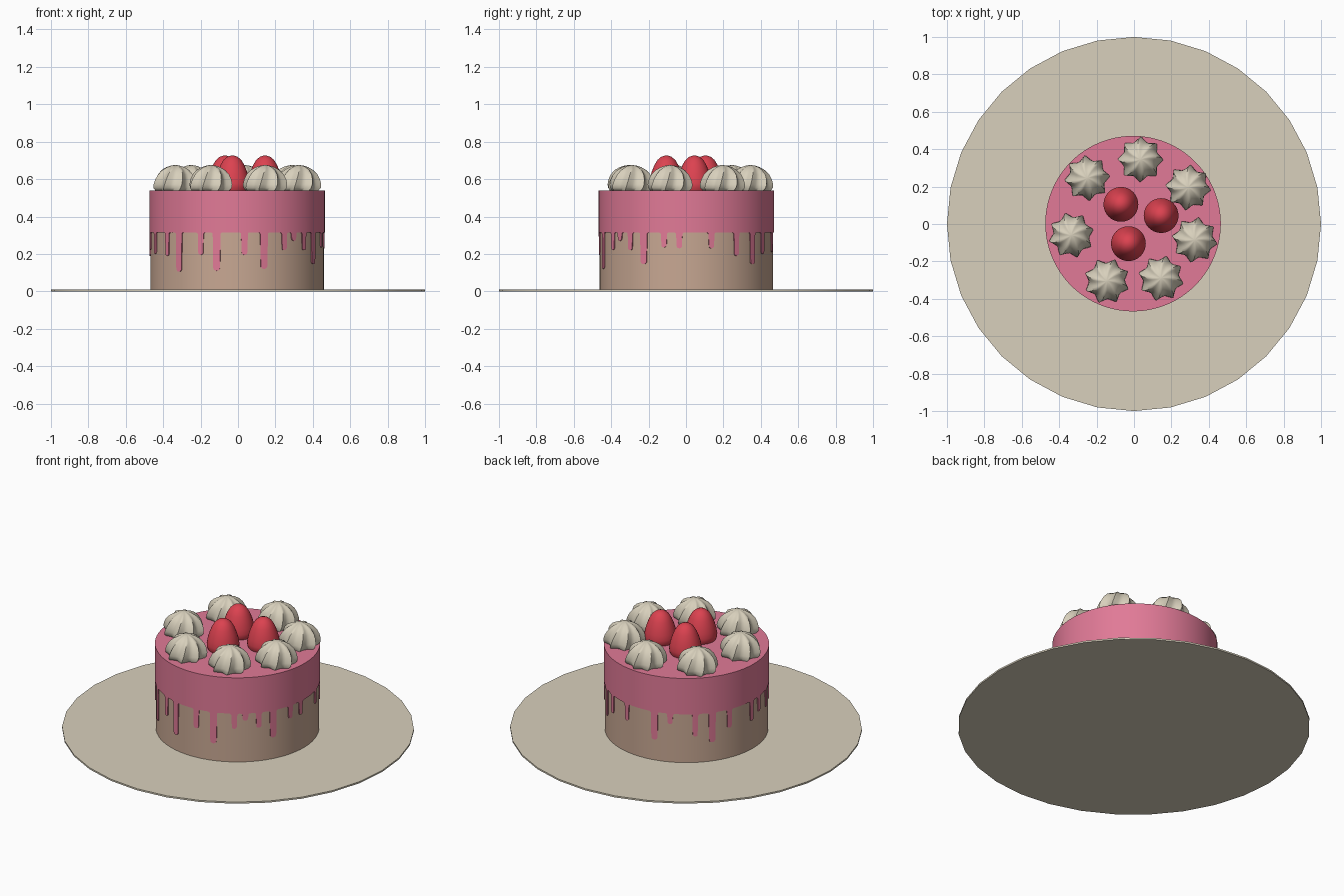
import bpy, math
from mathutils import Vector

if "Cube" in bpy.data.objects:
    bpy.data.objects.remove(bpy.data.objects["Cube"])

TAU = 2 * math.pi
CX, CY = -0.005, 0.002          # cake centre


def material(name, rgb):
    m = bpy.data.materials.new(name)
    lin = [((c / 255 + 0.055) / 1.055) ** 2.4 for c in rgb]
    m.diffuse_color = (*lin, 1)
    m.use_nodes = True
    m.node_tree.nodes["Principled BSDF"].inputs["Base Color"].default_value = m.diffuse_color
    return m


CREAM = material("cream", (216, 208, 188))
SPONGE = material("sponge", (200, 168, 147))
PINK = material("pink_icing", (225, 122, 151))
RED = material("strawberry_red", (220, 66, 80))


def build(name, verts, faces, mat, angle=35):
    me = bpy.data.meshes.new(name)
    me.from_pydata(verts, [], faces)
    me.materials.append(mat)
    ob = bpy.data.objects.new(name, me)
    bpy.context.collection.objects.link(ob)
    bpy.ops.object.select_all(action='DESELECT')
    ob.select_set(True)
    bpy.context.view_layer.objects.active = ob
    bpy.ops.object.shade_smooth_by_angle(angle=math.radians(angle))
    return ob


def rings(name, profile, n, mat, loc, star=0.0, twist=0.0, phase=0.0, angle=35):
    """Closed body of stacked rings; star pinches 8 ridges, twist swirls them."""
    verts, faces = [], []
    for k, (r, z) in enumerate(profile):
        t = phase + twist * k / max(1, len(profile) - 1)
        for i in range(n):
            a = TAU * i / n
            q = r * (1 - star * abs(math.sin(4 * a)))
            verts.append((loc[0] + q * math.cos(a + t), loc[1] + q * math.sin(a + t), z))
    for k in range(len(profile) - 1):
        for i in range(n):
            j = (i + 1) % n
            faces.append((k * n + i, k * n + j, k * n + n + j, k * n + n + i))
    faces.append(tuple(reversed(range(n))))
    last = (len(profile) - 1) * n
    faces.append(tuple(range(last, last + n)))
    return build(name, verts, faces, mat, angle)


# Thin round plate
rings("plate", [(1.0, 0), (1.0, 0.01)], 32, CREAM, (0, 0), phase=math.pi / 2)

# Sponge body
rings("sponge", [(0.464, 0.01), (0.464, 0.53)], 72, SPONGE, (CX, CY))

# Icing shell with drips: (angle, lowest point)
DRIPS = [(-2.496, .19), (-2.296, .105), (-2.0, .195), (-1.807, .11), (-1.486, .195),
         (-1.258, .12), (-1.0, .22), (-.864, .27), (-.697, .22), (-.51, .145),
         (-.26, .235), (-.08, .23), (.29, .23), (.61, .19), (.86, .145), (1.06, .2),
         (1.37, .21), (1.78, .14), (1.98, .25), (2.29, .175), (2.5, .13),
         (2.73, .2), (3.1, .19), (3.26, .22), (3.5, .2)]
R, EDGE, TOP, FILLET = 0.469, 0.315, 0.54, 0.014


def icing_edge(a):
    z = EDGE
    for t, low in DRIPS:
        h = 0.0195 if low < 0.16 else 0.0155
        d = R * abs((a - t + math.pi) % TAU - math.pi)
        if d < h:
            z = min(z, low + h - math.sqrt(h * h - d * d))
        elif d < h + FILLET:
            f = FILLET - (d - h)
            z = min(z, EDGE - FILLET + math.sqrt(max(0, FILLET ** 2 - f * f)))
    return z


N = 960
verts, faces = [], []
for i in range(N):
    a = TAU * i / N
    c, s, z = math.cos(a), math.sin(a), icing_edge(a)
    verts += [(CX + 0.463 * c, CY + 0.463 * s, z), (CX + R * c, CY + R * s, z),
              (CX + R * c, CY + R * s, TOP)]
    p, q = 3 * i, 3 * ((i + 1) % N)
    faces += [(p, q, q + 1, p + 1), (p + 1, q + 1, q + 2, p + 2)]
faces.append(tuple(3 * i + 2 for i in range(N)))
build("icing", verts, faces, PINK)

# Ring of swirled cream dollops
DOLLOP = [(.108, .538), (.120, .553), (.121, .572), (.114, .598), (.100, .625),
          (.078, .648), (.050, .664), (.022, .673), (.003, .675)]
for k, loc in enumerate([(.035, .345), (.29, .195), (.325, -.085), (.145, -.29),
                         (-.145, -.305), (-.335, -.06), (-.25, .245)]):
    rings(f"cream_dollop_{k + 1}", DOLLOP, 48, CREAM, loc, star=0.2, twist=0.45,
          phase=math.atan2(loc[1], loc[0]), angle=60)

# Three strawberries
BERRY = [(.084, .538), (.092, .555), (.093, .575), (.088, .605), (.078, .64),
         (.064, .675), (.048, .702), (.028, .719), (.010, .725), (.002, .7255)]
for k, loc in enumerate([(-.07, .105), (.145, .045), (-.03, -.105)]):
    rings(f"strawberry_{k + 1}", BERRY, 32, RED, loc, angle=60)
